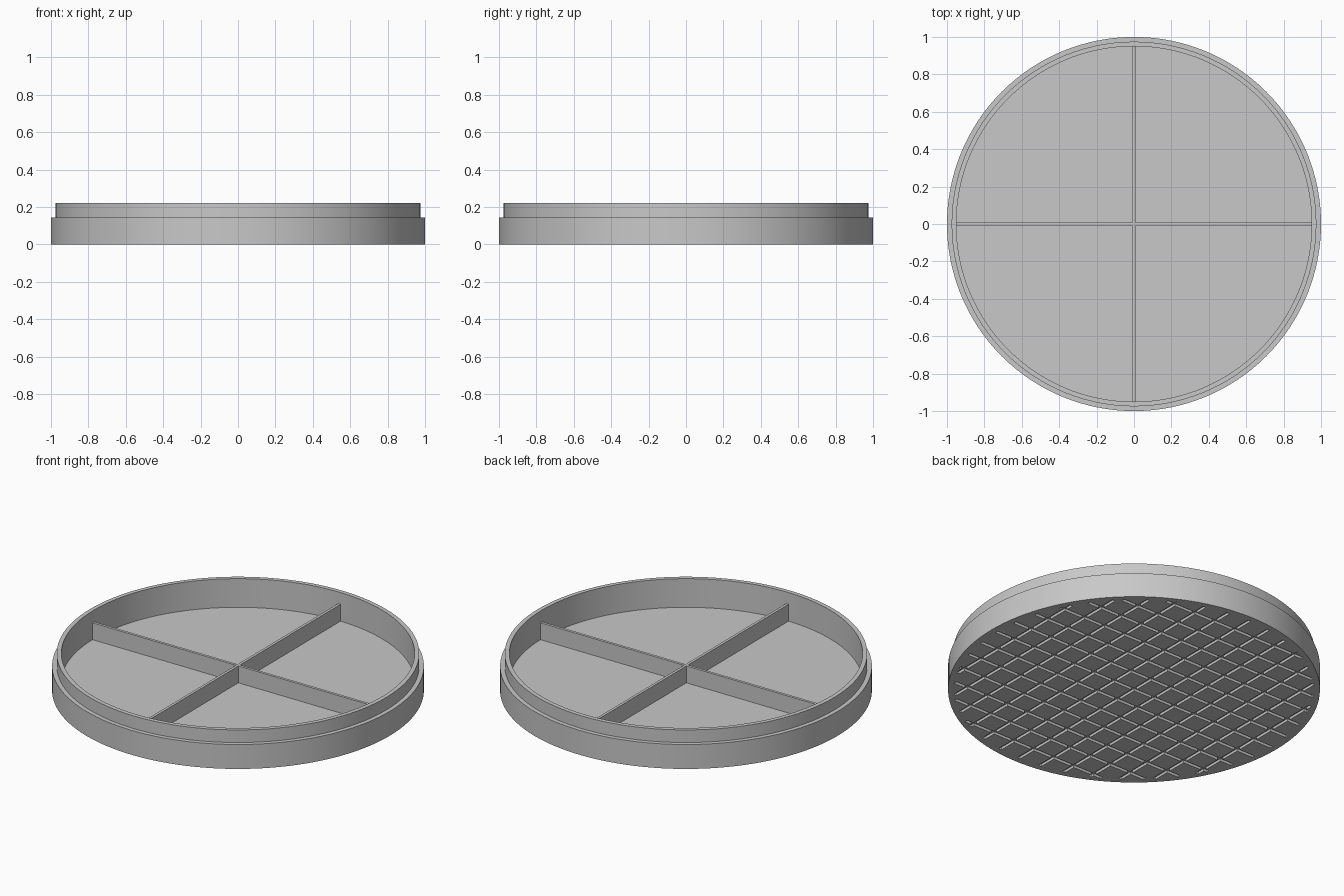
import bpy, bmesh, math

if "Cube" in bpy.data.objects:
    bpy.data.objects.remove(bpy.data.objects["Cube"], do_unlink=True)

SEGMENTS = 128
FLOOR_Z, DIVIDER_Z = 0.05, 0.15
INNER_R = 0.95

grey = bpy.data.materials.new("plain_grey")
grey.use_nodes = True
colour = (0.58, 0.58, 0.58, 1)
grey.diffuse_color = colour
grey.node_tree.nodes["Principled BSDF"].inputs["Base Color"].default_value = colour


def make_object(name, bm):
    bmesh.ops.recalc_face_normals(bm, faces=bm.faces)
    mesh = bpy.data.meshes.new(name)
    bm.to_mesh(mesh)
    bm.free()
    mesh.materials.append(grey)
    obj = bpy.data.objects.new(name, mesh)
    bpy.context.collection.objects.link(obj)
    return obj


def lathe(name, profile):
    """Turn (radius, z) points into a solid capped at both ends."""
    bm = bmesh.new()
    rings = []
    for r, z in profile:
        angles = [2 * math.pi * i / SEGMENTS for i in range(SEGMENTS)]
        rings.append([bm.verts.new((r * math.cos(a), r * math.sin(a), z)) for a in angles])
    for low, high in zip(rings, rings[1:]):
        for i in range(SEGMENTS):
            j = (i + 1) % SEGMENTS
            bm.faces.new((low[i], low[j], high[j], high[i]))
    bm.faces.new(rings[0])
    bm.faces.new(rings[-1])
    return make_object(name, bm)


def add_box(bm, centre, size):
    verts = bmesh.ops.create_cube(bm, size=1)["verts"]
    bmesh.ops.scale(bm, vec=size, verts=verts)
    bmesh.ops.translate(bm, vec=centre, verts=verts)


# Round tray with a stepped rim
tray = lathe("tray", [(1, 0), (1, 0.145), (0.975, 0.145), (0.975, 0.22),
                      (INNER_R, 0.22), (INNER_R, FLOOR_Z)])

# Shallow crossing grooves under the floor
PITCH, WIDTH, DEPTH, REACH = 0.14, 0.02, 0.015, 0.965
for along_x in (True, False):
    bm = bmesh.new()
    for i in range(-6, 7):
        offset = i * PITCH
        length = 2 * math.sqrt(REACH ** 2 - offset ** 2)
        if along_x:
            add_box(bm, (0, offset, 0), (length, WIDTH, 2 * DEPTH))
        else:
            add_box(bm, (offset, 0, 0), (WIDTH, length, 2 * DEPTH))
    cutter = make_object("groove_cutter", bm)
    cutter.hide_render = True
    cut = tray.modifiers.new("grooves", "BOOLEAN")
    cut.operation = "DIFFERENCE"
    cut.solver = "EXACT"
    cut.object = cutter
    bpy.context.view_layer.objects.active = tray
    bpy.ops.object.modifier_apply(modifier=cut.name)
    bpy.data.objects.remove(cutter, do_unlink=True)

# Four divider walls, meeting in a cross
THICK = 0.016
height = DIVIDER_Z - FLOOR_Z + 0.01
mid_z = DIVIDER_Z - height / 2
span = INNER_R + 0.005
bm = bmesh.new()
add_box(bm, (0, 0, mid_z), (2 * span, THICK, height))
make_object("long_divider", bm)
for name, side in (("front_divider", -1), ("back_divider", 1)):
    bm = bmesh.new()
    add_box(bm, (0, side * (span + THICK / 2) / 2, mid_z), (THICK, span - THICK / 2, height))
    make_object(name, bm)

# Smooth round walls, crisp edges
bpy.ops.object.select_all(action="DESELECT")
tray.select_set(True)
bpy.context.view_layer.objects.active = tray
bpy.ops.object.shade_smooth_by_angle(angle=math.radians(30))
